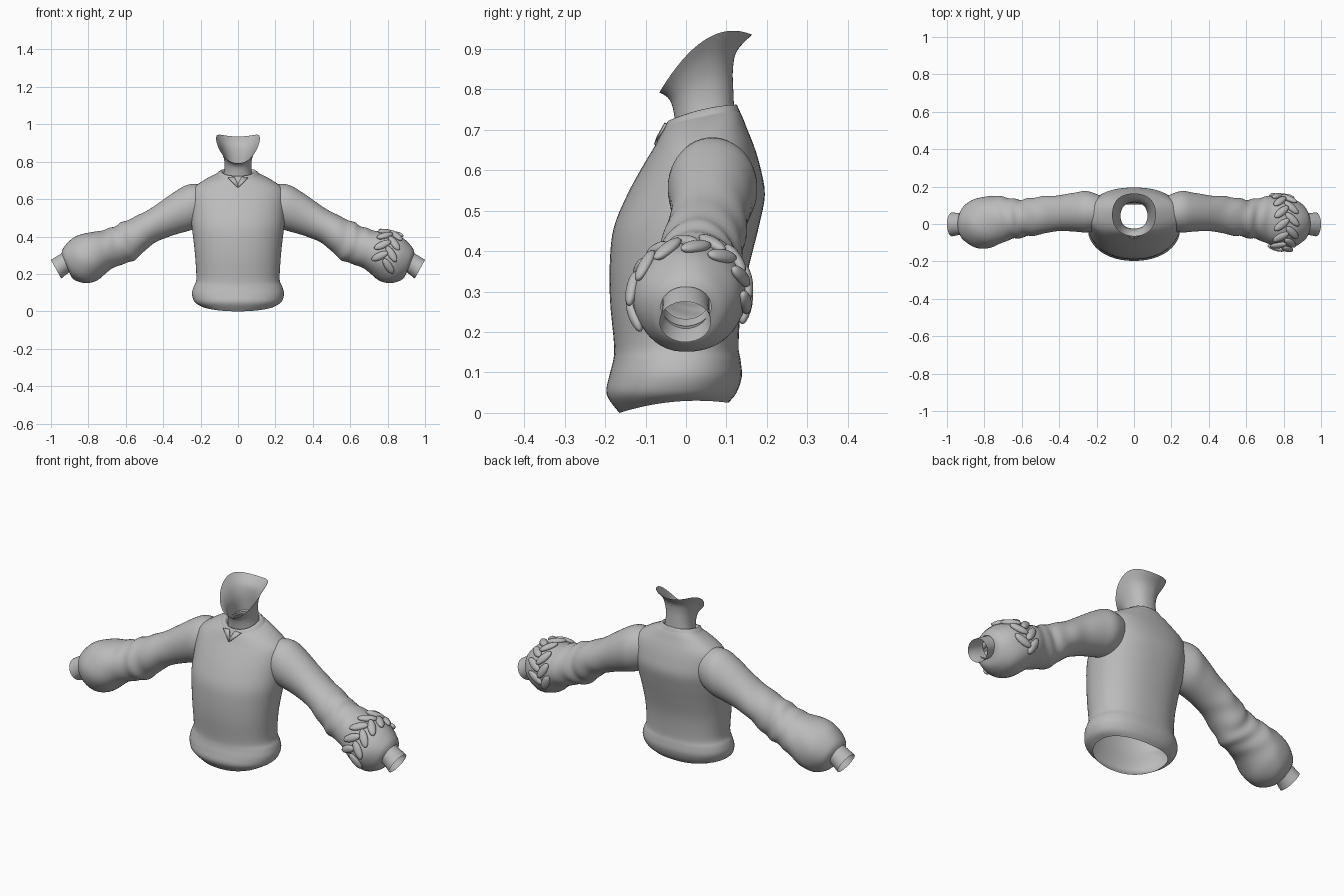
import bpy, bmesh, math
from mathutils import Vector, Matrix

if "Cube" in bpy.data.objects:
    bpy.data.objects.remove(bpy.data.objects["Cube"])

GREY = bpy.data.materials.new("plain grey")
GREY.diffuse_color = (0.5, 0.5, 0.5, 1)
GREY.use_nodes = True
GREY.node_tree.nodes["Principled BSDF"].inputs["Base Color"].default_value = GREY.diffuse_color


def finish(name, bm, angle=50):
    me = bpy.data.meshes.new(name)
    bm.to_mesh(me)
    bm.free()
    me.materials.append(GREY)
    ob = bpy.data.objects.new(name, me)
    bpy.context.collection.objects.link(ob)
    bpy.ops.object.select_all(action='DESELECT')
    ob.select_set(True)
    bpy.context.view_layer.objects.active = ob
    bpy.ops.object.shade_smooth_by_angle(angle=math.radians(angle))
    return ob


def smooth_at(rows, t):
    """Catmull-Rom interpolation through rows of numbers, t in row units."""
    i = max(0, min(int(t), len(rows) - 2))
    u = t - i
    p0, p1, p2, p3 = (rows[max(0, min(k, len(rows) - 1))] for k in range(i - 1, i + 3))
    return [0.5 * (2 * b + (c - a) * u + (2 * a - 5 * b + 4 * c - d) * u * u
                   + (3 * b - a - 3 * c + d) * u ** 3)
            for a, b, c, d in zip(p0, p1, p2, p3)]


def loft(name, rows, point, sides=48, steps=4, mirror=False):
    """Open tube whose surface is point(rows, t, angle)."""
    bm = bmesh.new()
    count = (len(rows) - 1) * steps + 1
    rings = [[bm.verts.new(point(rows, i / steps, math.tau * j / sides))
              for j in range(sides)] for i in range(count)]
    for a, b in zip(rings, rings[1:]):
        for j in range(sides):
            k = (j + 1) % sides
            bm.faces.new((a[j], a[k], b[k], b[j]))
    if mirror:
        bmesh.ops.scale(bm, vec=(-1, 1, 1), verts=bm.verts)
        bmesh.ops.reverse_faces(bm, faces=bm.faces)
    return finish(name, bm)


def sgn_pow(v, e):
    return math.copysign(abs(v) ** e, v)


def body_point(rows, t, a):
    # row: front z, back z, half width, front y, back y, side lift
    zf, zb, hw, yf, yb, lift = smooth_at(rows, t)
    e = 0.93 if math.cos(a) > 0 else 0.86
    v = -sgn_pow(math.cos(a), e)
    x = hw * sgn_pow(math.sin(a), e)
    y = (yf + yb) / 2 + v * (yb - yf) / 2
    z = (zf + zb) / 2 + v * (zb - zf) / 2 + lift * (1 - v * v)
    return Vector((x, y, z))


def arm_point(rows, t, a):
    # row: top x, top z, bottom x, bottom z, front y, back y
    tx, tz, bx, bz, yf, yb = smooth_at(rows, t)
    x, z = (tx + bx) / 2, (tz + bz) / 2
    r = 1.0
    if len(rows) > 5:  # cloth folds around the elbow and forearm
        fade = math.exp(-((t - 5.6) / 2.2) ** 2)
        r += 0.035 * fade * math.sin(4.6 * t + 1.3 * math.sin(a) + 1.5 * math.cos(2 * a))
        r += 0.012 * math.exp(-((t - 9.5) / 2) ** 2) * math.sin(5 * a + 2 * t)
    c, s = math.cos(a) * r, math.sin(a) * r
    return Vector((x + c * (tx - bx) / 2, (yf + yb) / 2 - s * (yb - yf) / 2,
                   z + c * (tz - bz) / 2))


# Jumper body, open at hem and neck
TORSO = [
    (0.00, 0.025, 0.195, -0.165, 0.105, 0.015),
    (0.045, 0.05, 0.230, -0.196, 0.125, 0),
    (0.09, 0.09, 0.246, -0.190, 0.138, 0),
    (0.13, 0.13, 0.238, -0.180, 0.135, 0),
    (0.17, 0.17, 0.223, -0.178, 0.130, 0),
    (0.28, 0.28, 0.228, -0.188, 0.138, 0),
    (0.38, 0.38, 0.238, -0.188, 0.160, 0),
    (0.46, 0.46, 0.248, -0.178, 0.180, 0),
    (0.54, 0.54, 0.253, -0.145, 0.195, 0),
    (0.61, 0.61, 0.253, -0.107, 0.183, 0),
    (0.655, 0.66, 0.240, -0.080, 0.168, 0),
    (0.685, 0.70, 0.195, -0.064, 0.152, 0),
    (0.705, 0.735, 0.145, -0.052, 0.138, 0),
    (0.72, 0.757, 0.100, -0.042, 0.125, 0),
]
loft("jumper_body", TORSO, body_point, sides=64)

# Folded collar band
COLLAR = [
    (0.700, 0.738, 0.128, -0.056, 0.136, 0),
    (0.712, 0.750, 0.116, -0.050, 0.131, 0),
    (0.723, 0.762, 0.092, -0.042, 0.124, 0.008),
    (0.712, 0.750, 0.076, -0.028, 0.114, 0),
]
loft("collar", COLLAR, body_point)

# Neck with a slanted, flared open rim
NECK = [
    (0.690, 0.735, 0.080, -0.024, 0.120, 0),
    (0.735, 0.795, 0.072, -0.029, 0.117, 0),
    (0.765, 0.850, 0.075, -0.036, 0.116, 0.012),
    (0.782, 0.895, 0.092, -0.048, 0.126, 0.035),
    (0.792, 0.935, 0.117, -0.066, 0.163, 0.060),
]
loft("neck", NECK, body_point)

# Puffed sleeves and wrists
SLEEVE = [
    (0.16, 0.675, 0.19, 0.460, -0.030, 0.150),
    (0.255, 0.680, 0.25, 0.435, -0.045, 0.176),
    (0.33, 0.645, 0.32, 0.415, -0.040, 0.166),
    (0.43, 0.575, 0.40, 0.388, -0.038, 0.152),
    (0.52, 0.520, 0.47, 0.350, -0.055, 0.148),
    (0.60, 0.485, 0.53, 0.292, -0.065, 0.136),
    (0.65, 0.460, 0.58, 0.262, -0.075, 0.130),
    (0.70, 0.440, 0.64, 0.245, -0.085, 0.140),
    (0.75, 0.428, 0.70, 0.210, -0.110, 0.149),
    (0.82, 0.418, 0.755, 0.165, -0.130, 0.148),
    (0.88, 0.392, 0.82, 0.150, -0.124, 0.134),
    (0.93, 0.345, 0.88, 0.172, -0.090, 0.098),
    (0.943, 0.312, 0.905, 0.215, -0.062, 0.062),
]
WRIST = [
    (0.91, 0.328, 0.865, 0.232, -0.058, 0.058),
    (0.96, 0.300, 0.91, 0.203, -0.059, 0.058),
    (1.00, 0.275, 0.945, 0.175, -0.066, 0.062),
]
for side, flip in (("right", False), ("left", True)):
    loft(side + "_sleeve", SLEEVE, arm_point, mirror=flip)
    loft(side + "_wrist", WRIST, arm_point, sides=32, mirror=flip)

# Raised plait laid over the top of one sleeve
bm = bmesh.new()
BEADS = 8
for row in (-1, 1):
    for k in range(BEADS):
        a = math.radians(-108 + 216 * (k + (0.5 if row > 0 else 0)) / (BEADS - 0.5))
        t = 9.0 + 0.42 * row
        p = arm_point(SLEEVE, t, a)
        along = (arm_point(SLEEVE, t + 0.05, a) - arm_point(SLEEVE, t - 0.05, a)).normalized()
        around = (arm_point(SLEEVE, t, a + 0.03) - arm_point(SLEEVE, t, a - 0.03)).normalized()
        normal = around.cross(along).normalized()
        axis = (around * 0.68 + along * 0.73 * row).normalized()
        axis = (axis - normal * axis.dot(normal)).normalized()
        frame = Matrix((axis, normal.cross(axis), normal)).transposed().to_4x4()
        place = Matrix.Translation(p + normal * 0.004) @ frame @ Matrix.Diagonal((0.05, 0.021, 0.015, 1))
        bmesh.ops.create_uvsphere(bm, u_segments=16, v_segments=10, radius=1, matrix=place)
finish("sleeve_plait", bm, 80)

# Small V opening below the collar: two thin lapels
for s in (-1, 1):
    bm = bmesh.new()
    outline = [(0.018, -0.053, 0.718), (0.055, -0.053, 0.716), (0.004, -0.079, 0.664), (0.0, -0.073, 0.682)]
    vs = [bm.verts.new((s * x, y, z)) for x, y, z in outline]
    f = bm.faces.new(vs if s < 0 else vs[::-1])
    f.normal_update()
    if f.normal.y > 0:
        f.normal_flip()
    ob = finish("lapel_left" if s < 0 else "lapel_right", bm)
    mod = ob.modifiers.new("thickness", 'SOLIDIFY')
    mod.thickness = 0.006
